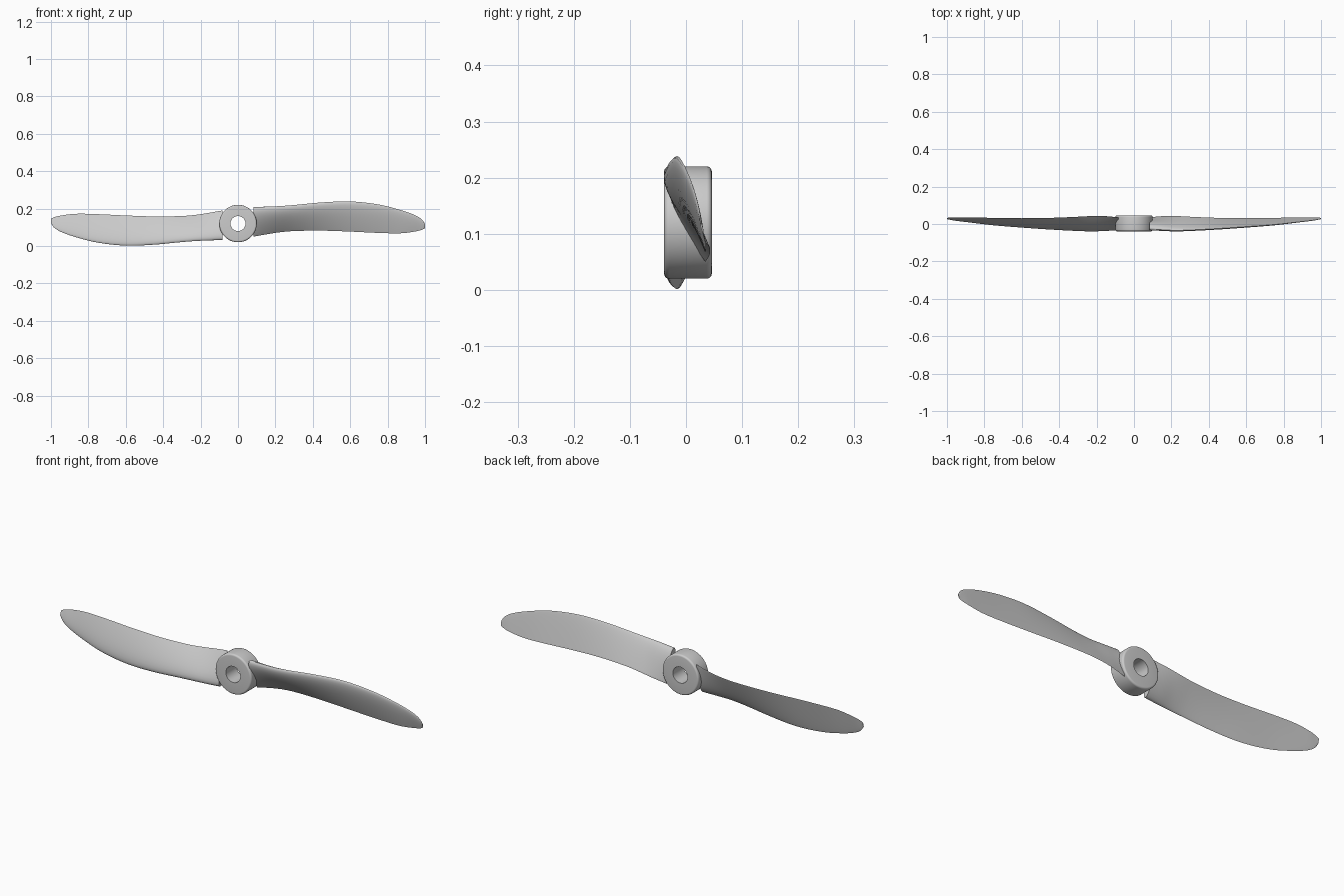
import bpy, bmesh, math
from mathutils import Matrix, Vector

if "Cube" in bpy.data.objects:
    bpy.data.objects.remove(bpy.data.objects["Cube"])

CZ = 0.12  # height of the shaft axis


def add_object(name, bm):
    bmesh.ops.recalc_face_normals(bm, faces=bm.faces[:])
    me = bpy.data.meshes.new(name)
    bm.to_mesh(me)
    bm.free()
    ob = bpy.data.objects.new(name, me)
    bpy.context.collection.objects.link(ob)
    bpy.ops.object.select_all(action='DESELECT')
    ob.select_set(True)
    bpy.context.view_layer.objects.active = ob
    bpy.ops.object.shade_smooth_by_angle(angle=math.radians(40))
    return ob


def bridge_rings(bm, rings, wrap=False):
    pairs = list(zip(rings, rings[1:])) + ([(rings[-1], rings[0])] if wrap else [])
    for a, b in pairs:
        n = len(a)
        for i in range(n):
            j = (i + 1) % n
            bm.faces.new((a[i], a[j], b[j], b[i]))


# Hub: rounded rectangle profile turned round the y axis, leaving a bore
def make_hub(r_in=0.04, r_out=0.1, y0=-0.039, y1=0.046, f=0.009, seg=64):
    profile = [(r_in, y0), (r_in, y1)]
    for cy, start in ((y1 - f, 90), (y0 + f, 0)):
        for k in range(6):
            a = math.radians(start - 18 * k)
            profile.append((r_out - f + f * math.cos(a), cy + f * math.sin(a)))
    bm = bmesh.new()
    rings = []
    for r, y in profile:
        rings.append([bm.verts.new((r * math.cos(t), y, CZ + r * math.sin(t)))
                      for t in (2 * math.pi * i / seg for i in range(seg))])
    bridge_rings(bm, rings, wrap=True)
    return add_object("hub", bm)


# Blade stations: x, leading edge y z, trailing edge y z, front and back bulge
STATIONS = [
    (0.082, -0.026, 0.207, 0.035, 0.050, 0.018, 0.020),
    (0.15, -0.031, 0.210, 0.042, 0.062, 0.018, 0.015),
    (0.22, -0.034, 0.213, 0.043, 0.073, 0.018, 0.009),
    (0.30, -0.032, 0.219, 0.039, 0.080, 0.017, 0.005),
    (0.45, -0.024, 0.233, 0.033, 0.082, 0.015, 0.003),
    (0.60, -0.014, 0.238, 0.031, 0.077, 0.013, 0.002),
    (0.75, -0.003, 0.222, 0.033, 0.070, 0.010, 0.001),
    (0.87, 0.010, 0.192, 0.035, 0.068, 0.007, 0.001),
    (0.95, 0.019, 0.163, 0.036, 0.078, 0.005, 0.001),
    (0.985, 0.024, 0.140, 0.034, 0.087, 0.003, 0.001),
    (1.00, 0.027, 0.118, 0.033, 0.095, 0.002, 0.001),
]


def smooth_stations(st, steps=5):
    def slope(i, k):
        a, b = st[max(i - 1, 0)], st[min(i + 1, len(st) - 1)]
        return (b[k] - a[k]) / (b[0] - a[0])
    out = []
    for i in range(len(st) - 1):
        a, b = st[i], st[i + 1]
        h = b[0] - a[0]
        for s in range(steps):
            t = s / steps
            row = [a[0] + h * t]
            for k in range(1, len(a)):
                row.append((2*t**3 - 3*t*t + 1) * a[k] + (t**3 - 2*t*t + t) * h * slope(i, k)
                           + (3*t*t - 2*t**3) * b[k] + (t**3 - t*t) * h * slope(i + 1, k))
            out.append(row)
    return out + [list(st[-1])]


def foil(u):
    return 10 * (0.2969 * math.sqrt(u) - 0.126 * u - 0.3516 * u**2 + 0.2843 * u**3 - 0.1015 * u**4)


# Blade: twisted aerofoil sections lofted along x
def make_blade(name, turn):
    n = 14
    us = [(1 - math.cos(math.pi * i / n)) / 2 for i in range(n + 1)]
    loop = [(u, 1) for u in us] + [(u, -1) for u in us[-2:0:-1]]
    bm = bmesh.new()
    rings = []
    for x, ly, lz, ty, tz, front, back in smooth_stations(STATIONS):
        lead, chord = Vector((x, ly, lz)), Vector((0, ty - ly, tz - lz))
        normal = Vector((0, chord.z, -chord.y)).normalized()
        rings.append([bm.verts.new(lead + chord * u + normal * foil(u) * (front if side > 0 else -back))
                      for u, side in loop])
    bridge_rings(bm, rings)
    bm.faces.new(rings[0])
    bm.faces.new(rings[-1])
    bmesh.ops.rotate(bm, verts=bm.verts[:], cent=(0, 0, CZ), matrix=Matrix.Rotation(turn, 3, 'Y'))
    return add_object(name, bm)


make_hub()
make_blade("right_blade", 0)
make_blade("left_blade", math.pi)
